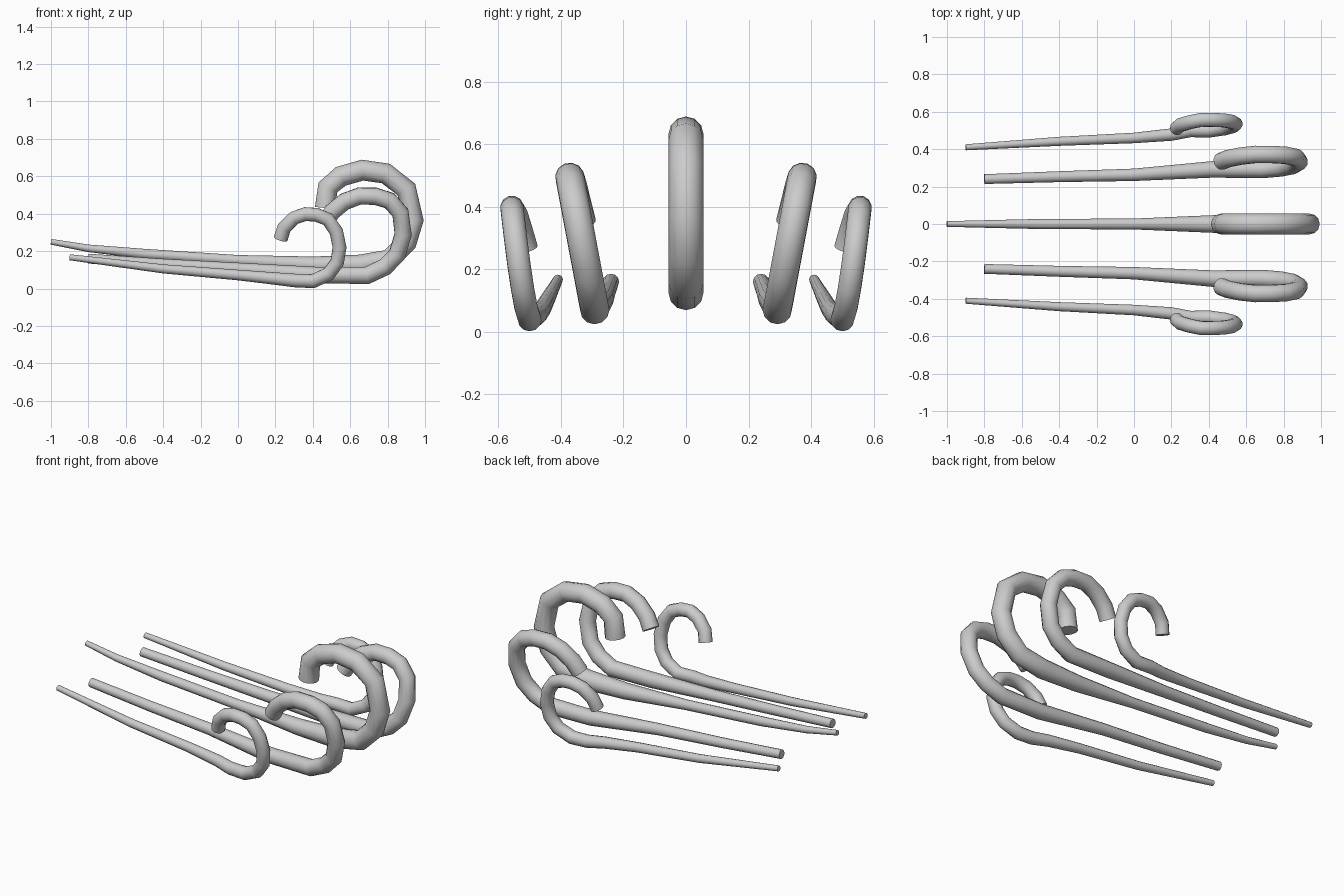
import bpy

cube = bpy.data.objects.get("Cube")
if cube:
    bpy.data.objects.remove(cube, do_unlink=True)

# Single material
grey = bpy.data.materials.new("light_grey")
grey.use_nodes = True
colour = (0.6, 0.6, 0.6, 1)
grey.diffuse_color = colour
grey.node_tree.nodes["Principled BSDF"].inputs["Base Color"].default_value = colour


def make_tube(name, points):
    """Sweep a round tapering tube through (x, y, z, radius) points."""
    data = bpy.data.curves.new(name, "CURVE")
    data.dimensions = "3D"
    data.bevel_depth = 1
    data.bevel_resolution = 4
    data.use_fill_caps = True
    data.materials.append(grey)
    spline = data.splines.new("POLY")
    spline.points.add(len(points) - 1)
    for target, (x, y, z, radius) in zip(spline.points, points):
        target.co = (x, y, z, 1)
        target.radius = radius
    tube = bpy.data.objects.new(name, data)
    bpy.context.collection.objects.link(tube)
    bpy.ops.object.select_all(action="DESELECT")
    tube.select_set(True)
    bpy.context.view_layer.objects.active = tube
    bpy.ops.object.convert(target="MESH")
    bpy.ops.object.shade_smooth_by_angle(angle=0.9)


def tendril_points(rod, loop, radius, lean, power, curl):
    """Join a straight rod to a curled loop that leans outward with height."""
    base_y = rod[-1][1]
    low = loop[0][1]
    height = max(z for x, z in loop) - low
    points = list(rod)
    for i, (x, z) in enumerate(loop):
        rise = max(0, (z - low) / height) ** power
        tip = max(0, i - len(loop) + 4) / 3
        points.append((x, base_y + lean * rise - curl * tip, z, radius))
    return points


def mirrored(points):
    return [(x, -y, z, radius) for x, y, z, radius in points]


# Middle tendril
middle = tendril_points(
    rod=[(-1, 0, .25, .015), (-.8, 0, .215, .02), (-.5, 0, .185, .027),
         (0, 0, .15, .029), (.4, 0, .125, .046)],
    loop=[(.65, .125), (.81, .155), (.9, .245), (.937, .365), (.9, .53),
          (.79, .615), (.665, .633), (.55, .6), (.48, .54), (.467, .43)],
    radius=.056, lean=0, power=1, curl=0)
make_tube("middle_tendril", middle)

# Inner pair
inner = tendril_points(
    rod=[(-.8, .24, .16, .026), (-.4, .253, .13, .029),
         (0, .263, .105, .033), (.42, .292, .072, .044)],
    loop=[(.69, .07), (.785, .115), (.85, .18), (.883, .29), (.868, .405),
          (.81, .47), (.735, .493), (.65, .495), (.57, .465), (.503, .41),
          (.465, .35)],
    radius=.047, lean=.08, power=1, curl=.01)
make_tube("inner_left_tendril", inner)
make_tube("inner_right_tendril", mirrored(inner))

# Outer pair
outer = tendril_points(
    rod=[(-.9, .41, .167, .016), (-.4, .442, .105, .024),
         (0, .46, .072, .028), (.2, .478, .053, .033), (.3, .5, .043, .036)],
    loop=[(.4, .039), (.485, .078), (.53, .14), (.543, .22), (.525, .305),
          (.48, .37), (.42, .394), (.36, .398), (.3, .377), (.247, .325),
          (.228, .265)],
    radius=.038, lean=.057, power=.7, curl=.03)
make_tube("outer_left_tendril", outer)
make_tube("outer_right_tendril", mirrored(outer))
